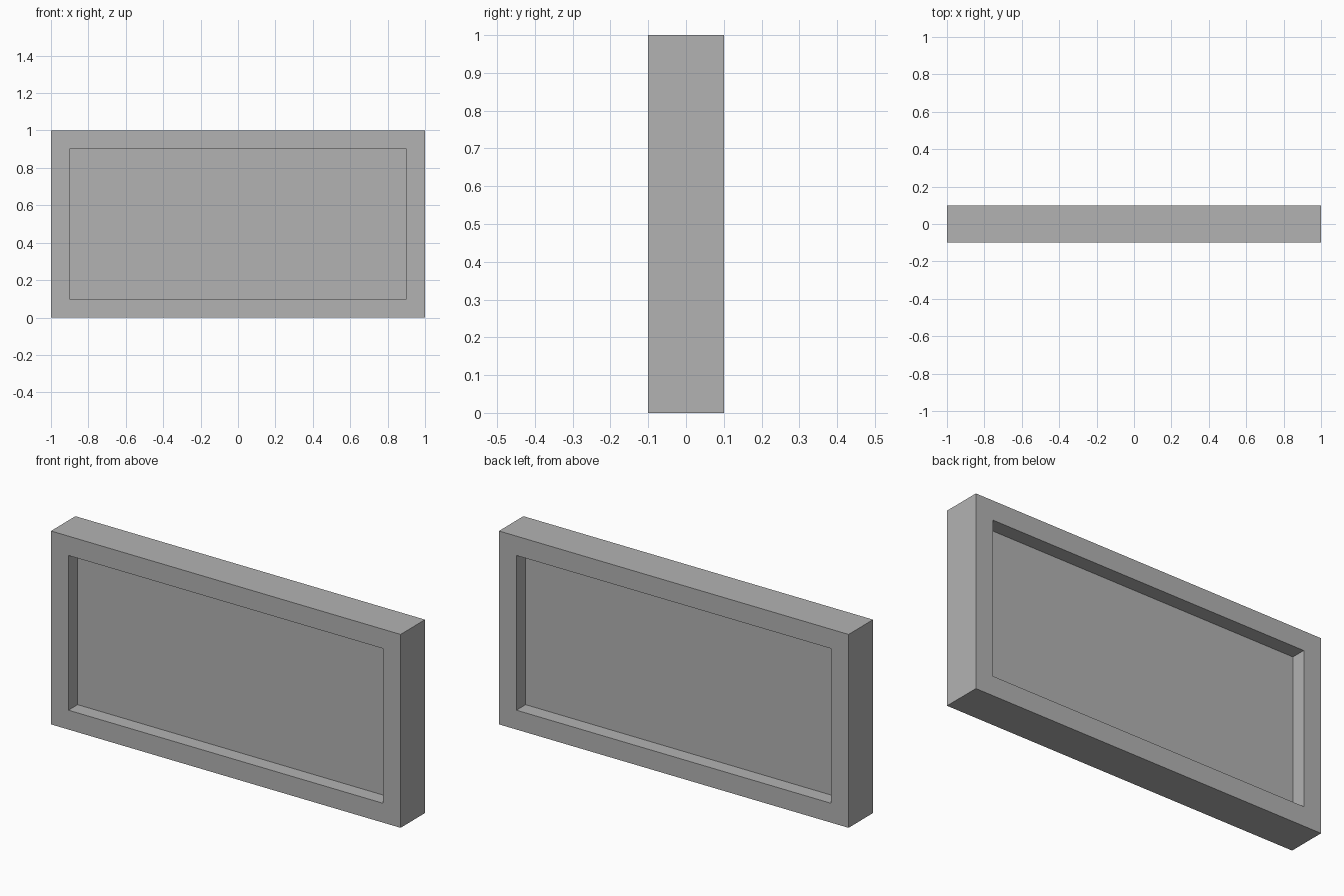
import bpy
import bmesh
from mathutils import Matrix

WIDTH, DEPTH, HEIGHT = 2.0, 0.2, 1.0
BORDER = 0.1      # width of the raised rim
RECESS = 0.075    # how far each panel face is sunk

default_cube = bpy.data.objects.get("Cube")
if default_cube:
    bpy.data.objects.remove(default_cube, do_unlink=True)

# Plain grey material
grey = bpy.data.materials.new("plain grey")
grey.use_nodes = True
colour = (0.45, 0.45, 0.45, 1.0)
grey.diffuse_color = colour
grey.node_tree.nodes["Principled BSDF"].inputs["Base Color"].default_value = colour

# Solid slab standing on the ground
bm = bmesh.new()
bmesh.ops.create_cube(bm, size=1.0)
bmesh.ops.scale(bm, vec=(WIDTH, DEPTH, HEIGHT), verts=bm.verts)
bmesh.ops.translate(bm, vec=(0, 0, HEIGHT / 2), verts=bm.verts)
bm.normal_update()

# Rim and sunken panel on both front and back
panels = [f for f in bm.faces if abs(f.normal.y) > 0.9]
for panel in panels:
    bmesh.ops.inset_individual(bm, faces=[panel], thickness=BORDER, use_even_offset=True)
    inward = -panel.normal.copy() * RECESS
    walls = bmesh.ops.extrude_discrete_faces(bm, faces=[panel])
    sunk = walls["faces"][0]
    bmesh.ops.translate(bm, vec=inward, verts=sunk.verts)

bmesh.ops.recalc_face_normals(bm, faces=bm.faces)
mesh = bpy.data.meshes.new("framed_panel")
bm.to_mesh(mesh)
bm.free()
mesh.materials.append(grey)
bpy.context.collection.objects.link(bpy.data.objects.new("framed_panel", mesh))
